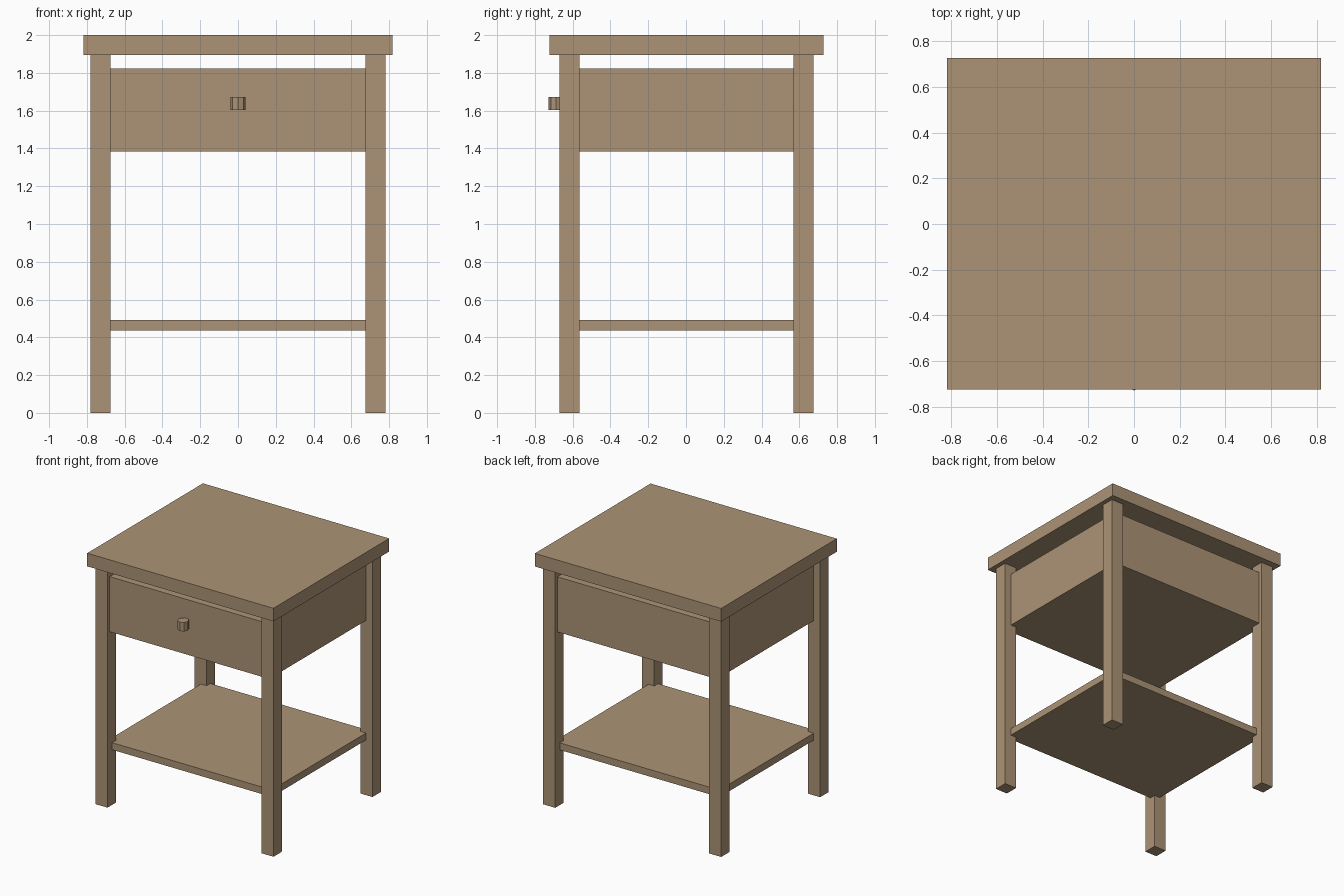
import bpy
import math

default = bpy.data.objects.get("Cube")
if default:
    bpy.data.objects.remove(default, do_unlink=True)

CENTRE_Y = 0.002

# Single wood colour
wood = bpy.data.materials.new("light_wood")
wood.use_nodes = True
colour = (0.413, 0.296, 0.181, 1.0)
wood.diffuse_color = colour
bsdf = next(n for n in wood.node_tree.nodes if n.type == "BSDF_PRINCIPLED")
bsdf.inputs["Base Color"].default_value = colour


def finish(name):
    obj = bpy.context.object
    obj.name = name
    obj.data.name = name
    obj.data.materials.append(wood)
    return obj


def box(name, half_x, half_y, bottom, top, x=0.0, y=0.0):
    bpy.ops.mesh.primitive_cube_add(size=2, location=(x, y + CENTRE_Y, (bottom + top) / 2))
    bpy.context.object.scale = (half_x, half_y, (top - bottom) / 2)
    bpy.ops.object.transform_apply(location=False, rotation=False, scale=True)
    return finish(name)


# Table top, drawer body and low shelf
box("table_top", 0.817, 0.725, 1.896, 2.0)
box("drawer_box", 0.725, 0.646, 1.385, 1.822)
box("shelf", 0.725, 0.615, 0.437, 0.493)

# Four square legs
for side, sx in (("left", 1), ("right", -1)):
    for end, sy in (("front", -1), ("back", 1)):
        box(f"{end}_{side}_leg", 0.053, 0.053, 0.0, 1.896, sx * 0.728, sy * 0.62)

# Eight-sided upright knob touching the drawer front
bpy.ops.mesh.primitive_cylinder_add(vertices=8, radius=0.041, depth=0.071,
                                    location=(0, -0.687, 1.638))
finish("drawer_knob")
